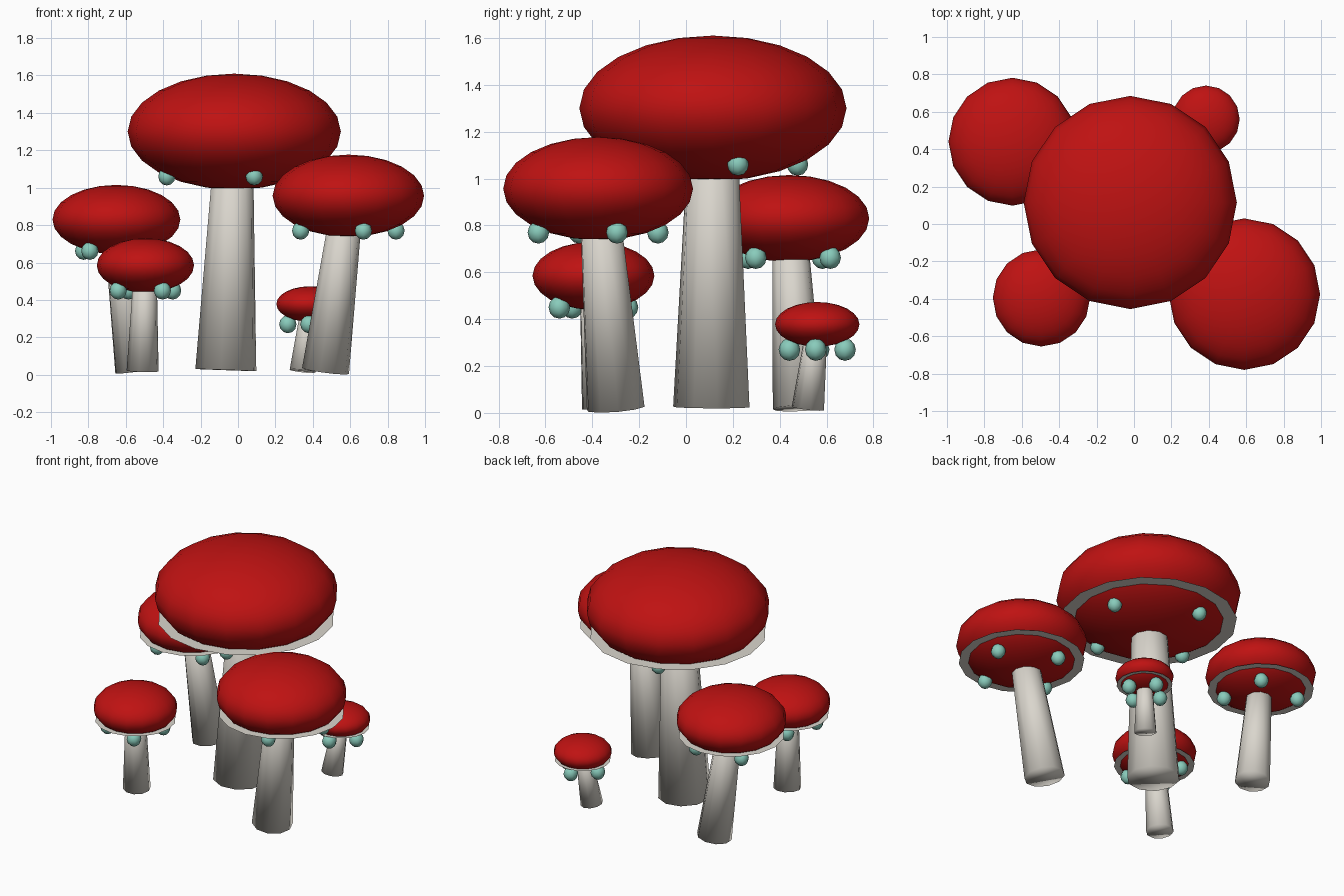
import bpy, math
from mathutils import Vector

if "Cube" in bpy.data.objects:
    bpy.data.objects.remove(bpy.data.objects["Cube"])


def material(name, rgb):
    m = bpy.data.materials.new(name)
    m.diffuse_color = (*rgb, 1)
    m.use_nodes = True
    m.node_tree.nodes["Principled BSDF"].inputs["Base Color"].default_value = m.diffuse_color
    return m


RED = material("cap red", (0.52, 0.006, 0.006))
CREAM = material("stem cream", (0.70, 0.67, 0.61))
MINT = material("mint dots", (0.25, 0.60, 0.50))


def finish(name, mat, smooth=True):
    ob = bpy.context.object
    ob.name = name
    ob.data.materials.append(mat)
    for p in ob.data.polygons:
        p.use_smooth = smooth
    return ob


def sphere(name, loc, scale, segs, rings, mat):
    bpy.ops.mesh.primitive_uv_sphere_add(segments=segs, ring_count=rings, radius=1, location=loc)
    bpy.context.object.scale = scale
    return finish(name, mat)


def mushroom(name, cap, a, c, base, r_base, r_top, dot_z, dot_angle):
    cap, base = Vector(cap), Vector(base)
    # domed cap
    sphere(name + "_cap", cap, (a, a, c), 16, 12, RED)
    # flat paper-thin gill disc under the rim
    bpy.ops.mesh.primitive_circle_add(vertices=16, radius=a * 0.96, fill_type='NGON',
                                      location=cap - Vector((0, 0, c * 0.57)))
    finish(name + "_gill_disc", CREAM, False)
    # leaning tapered stem, running up into the cap
    axis = cap - base
    bpy.ops.mesh.primitive_cone_add(vertices=10, radius1=r_base, radius2=r_top,
                                    depth=axis.length, location=(cap + base) / 2)
    bpy.context.object.rotation_euler = axis.to_track_quat('Z', 'Y').to_euler()
    finish(name + "_stem", CREAM)
    # four dots on the underside
    for i in range(4):
        t = math.radians(dot_angle + 90 * i)
        loc = (cap.x + 0.66 * a * math.cos(t), cap.y + 0.66 * a * math.sin(t), dot_z)
        sphere(f"{name}_dot_{i + 1}", loc, (0.046, 0.046, 0.048), 8, 6, MINT)


# name, cap centre, cap radius, cap half height, stem base, base r, top r, dot height, dot angle
mushroom("tall", (-0.02, 0.115, 1.30), 0.57, 0.31, (-0.065, 0.108, 0.025), 0.165, 0.10, 1.06, 16.5)
mushroom("front_right", (0.59, -0.375, 0.957), 0.405, 0.22, (0.468, -0.30, 0.02), 0.127, 0.082, 0.77, 17.5)
mushroom("back_left", (-0.65, 0.44, 0.83), 0.342, 0.185, (-0.55, 0.48, 0.02), 0.11, 0.072, 0.662, 51)
mushroom("front_left", (-0.495, -0.395, 0.585), 0.26, 0.145, (-0.51, -0.36, 0.02), 0.086, 0.06, 0.45, 32)
mushroom("small", (0.385, 0.56, 0.378), 0.18, 0.095, (0.345, 0.52, 0.02), 0.07, 0.045, 0.27, -3)
